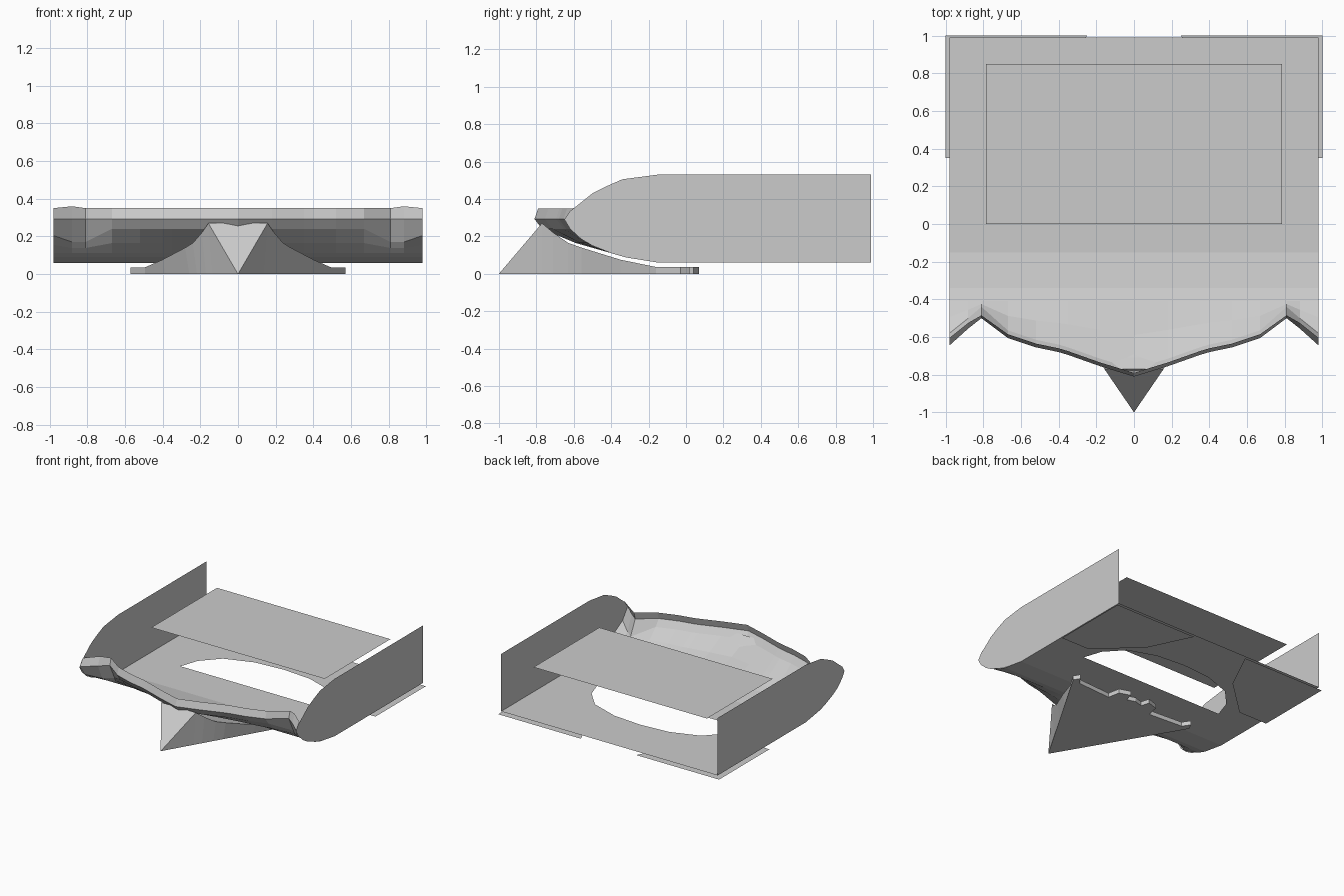
import bpy

if "Cube" in bpy.data.objects:
    bpy.data.objects.remove(bpy.data.objects["Cube"])


def half_mesh(name, verts, faces):
    """Mesh for the x >= 0 half, mirrored across x = 0."""
    me = bpy.data.meshes.new(name)
    me.from_pydata(verts, [], faces)
    me.update()
    ob = bpy.data.objects.new(name, me)
    bpy.context.collection.objects.link(ob)
    m = ob.modifiers.new("mirror", "MIRROR")
    m.use_clip = True
    m.merge_threshold = 0.0005
    return ob


def sheet(name, pts):
    return half_mesh(name, pts, [tuple(range(len(pts)))])


# side walls: rounded nose profile in y-z
top = [(.99, .53), (-.15, .53), (-.34, .505), (-.42, .47), (-.5, .43), (-.575, .37), (-.62, .335), (-.65, .29)]
low = [(-.62, .24), (-.56, .185), (-.5, .15), (-.4, .11), (-.32, .087), (-.15, .06), (.99, .06)]
sheet("side_wall", [(.98, y, z) for y, z in top + low])

# flat floor with the arched opening
sheet("floor", [(x, y, .06) for x, y in [
    (0, -.15), (.98, -.15), (.98, .99), (0, .99), (0, .59), (.25, .57),
    (.48, .49), (.61, .35), (.66, .2), (0, .2)]])

# floating upper panel
sheet("upper_panel", [(x, y, .42) for x, y in [(0, 0), (.785, 0), (.785, .85), (0, .85)]])

# rear corner plates under the floor
sheet("rear_plate", [(x, y, .035) for x, y in [(1, 1), (.25, 1), (.42, .65), (.74, .35), (1, .35)]])

# upswept nose: lofted from sections along x: (x, rim y, lip inset, lip z, chin y, chin z)
sections = [(0, -.81, .02, .35, -.77, .24), (.18, -.755, .02, .35, -.715, .24),
            (.35, -.695, .02, .35, -.655, .24), (.4, -.68, .02, .35, -.64, .24),
            (.52, -.655, .02, .35, -.615, .24), (.67, -.605, .02, .35, -.565, .24),
            (.81, -.5, .015, .35, -.44, .17), (.88, -.555, .03, .36, -.5, .17),
            (.98, -.645, .04, .35, -.58, .205)]
verts, faces = [], []
for x, yf, inset, zl, yc, zc in sections:
    outer = x > .8
    y2, z2 = (-.41, .113)
    mid = ((y2 + yc) / 2, (z2 + zc) / 2 - (.003 if outer else .012))
    row = [(-.15, .06), (-.34, .09), (y2, z2), mid, (yc, zc), (yf, .293), (yf + inset, zl)]
    verts += [(x, y, z) for y, z in row]
n = 7
for i in range(len(sections) - 1):
    for j in range(n - 1):
        a = i * n + j
        faces.append((a, a + n, a + n + 1, a + 1))
half_mesh("nose_shell", verts, faces)

# wedge keel under the nose: stations (y, top z), then the jagged rear outline
stations = [(-.77, .27), (-.71, .22), (-.63, .165), (-.56, .14), (-.35, .075), (-.16, .036), (-.03, .035)]
rear = [(.54, .02), (.5, -.04), (.2, -.06), (.18, .04), (.09, .07), (.07, 0), (0, .02)]
verts, faces = [(0, -1, 0)], []
bottom, upper, centre = [], [], []


def add(group, p):
    group.append(len(verts))
    verts.append(p)


for y, z in stations:
    xb = .57 * (y + 1) / .97
    flare = .022 if z > .04 else 0
    add(bottom, (xb, y, 0))
    add(upper, (xb + flare, y, z))
    add(centre, (0, y, z))
for x, y in rear:
    add(bottom, (x, y, 0))
    add(upper, (x, y, .035))
faces.append(tuple([0] + bottom))
faces.append((0, bottom[0], upper[0]))
faces.append((0, upper[0], centre[0]))
for a in range(len(bottom) - 1):
    faces.append((bottom[a], bottom[a + 1], upper[a + 1], upper[a]))
for a in range(5):
    faces.append((centre[a], upper[a], upper[a + 1], centre[a + 1]))
faces.append(tuple([centre[5]] + upper[5:]))
half_mesh("keel_wedge", verts, faces)
